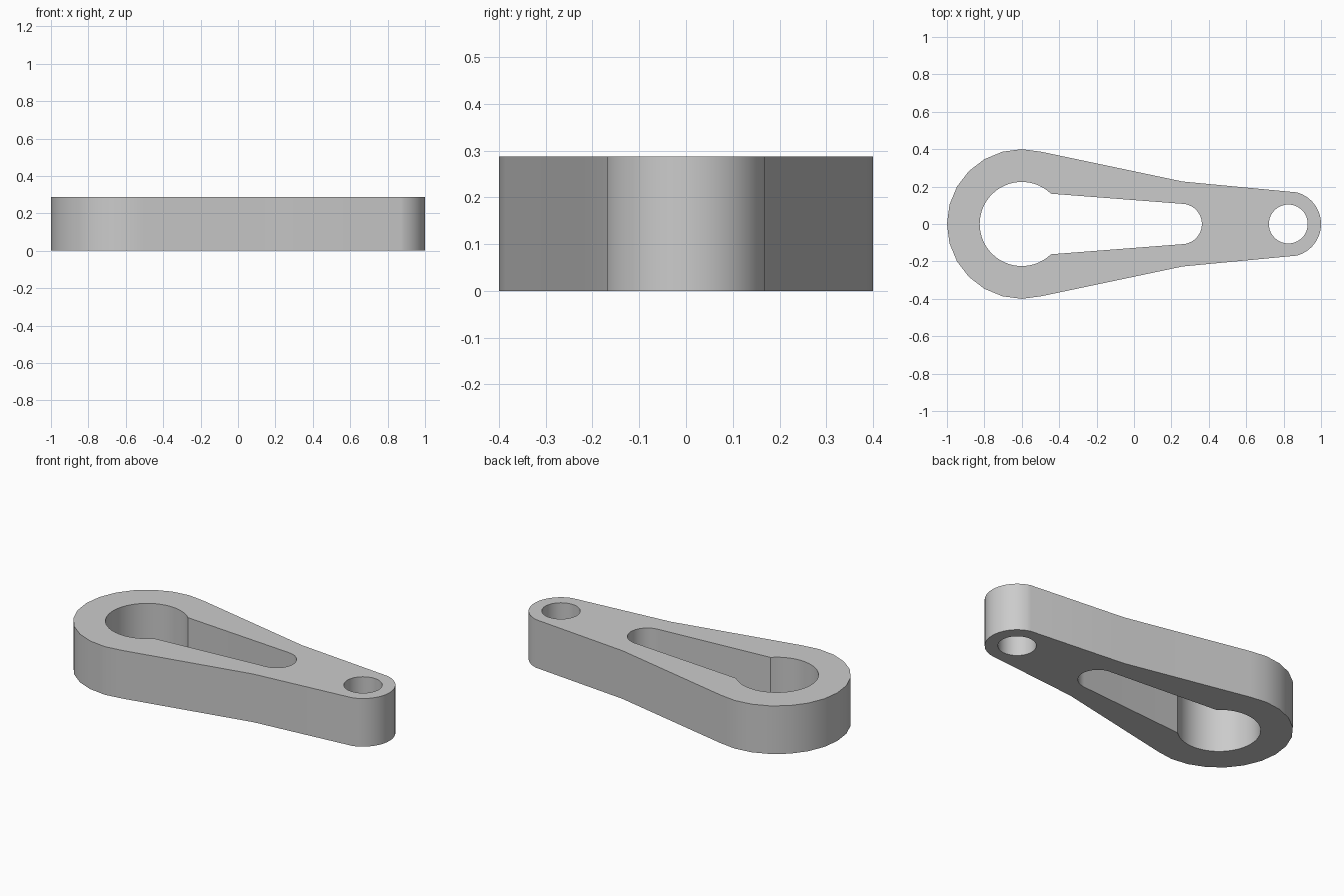
import bpy
import bmesh
from math import cos, sin, radians

HEIGHT = 0.287

cube = bpy.data.objects.get("Cube")
if cube:
    bpy.data.objects.remove(cube, do_unlink=True)


def arc(cx, radius, start, end, steps):
    """Points on an arc centred on the x axis, angles in degrees."""
    angles = [radians(start + (end - start) * i / steps) for i in range(steps + 1)]
    return [(cx + radius * cos(a), radius * sin(a)) for a in angles]


# Outer outline: coarse wide end, bent tapering sides, fine narrow end
outline = (arc(-0.6, 0.4, 75, 285, 14) + [(0.26, -0.227)]
           + arc(0.825, 0.175, -75, 75, 24) + [(0.26, 0.227)])

# Keyhole: large bore running into a tapering slot with a round end
keyhole = arc(-0.6, 0.225, 46, 314, 40) + arc(0.255, 0.108, -87, 87, 20)

# Small pin hole
pin_hole = arc(0.825, 0.104, 0, 360, 40)[:-1]

# Fill the flat profile, then extrude it
bm = bmesh.new()
for loop in (outline, keyhole, pin_hole):
    verts = [bm.verts.new((x, y, 0)) for x, y in loop]
    for a, b in zip(verts, verts[1:] + verts[:1]):
        bm.edges.new((a, b))
bmesh.ops.triangle_fill(bm, edges=bm.edges[:], use_beauty=True, normal=(0, 0, 1))
result = bmesh.ops.extrude_face_region(bm, geom=bm.faces[:], use_keep_orig=True)
top = [v for v in result["geom"] if isinstance(v, bmesh.types.BMVert)]
bmesh.ops.translate(bm, verts=top, vec=(0, 0, HEIGHT))
bmesh.ops.recalc_face_normals(bm, faces=bm.faces[:])

mesh = bpy.data.meshes.new("link_arm")
bm.to_mesh(mesh)
bm.free()
link_arm = bpy.data.objects.new("link_arm", mesh)
bpy.context.collection.objects.link(link_arm)

# Plain grey material
grey = bpy.data.materials.new("light grey")
grey.use_nodes = True
grey.diffuse_color = (0.6, 0.6, 0.6, 1)
grey.node_tree.nodes["Principled BSDF"].inputs["Base Color"].default_value = (0.6, 0.6, 0.6, 1)
mesh.materials.append(grey)

# Smooth curved walls, crisp rims
bpy.ops.object.select_all(action="DESELECT")
link_arm.select_set(True)
bpy.context.view_layer.objects.active = link_arm
bpy.ops.object.shade_smooth_by_angle(angle=radians(30))
